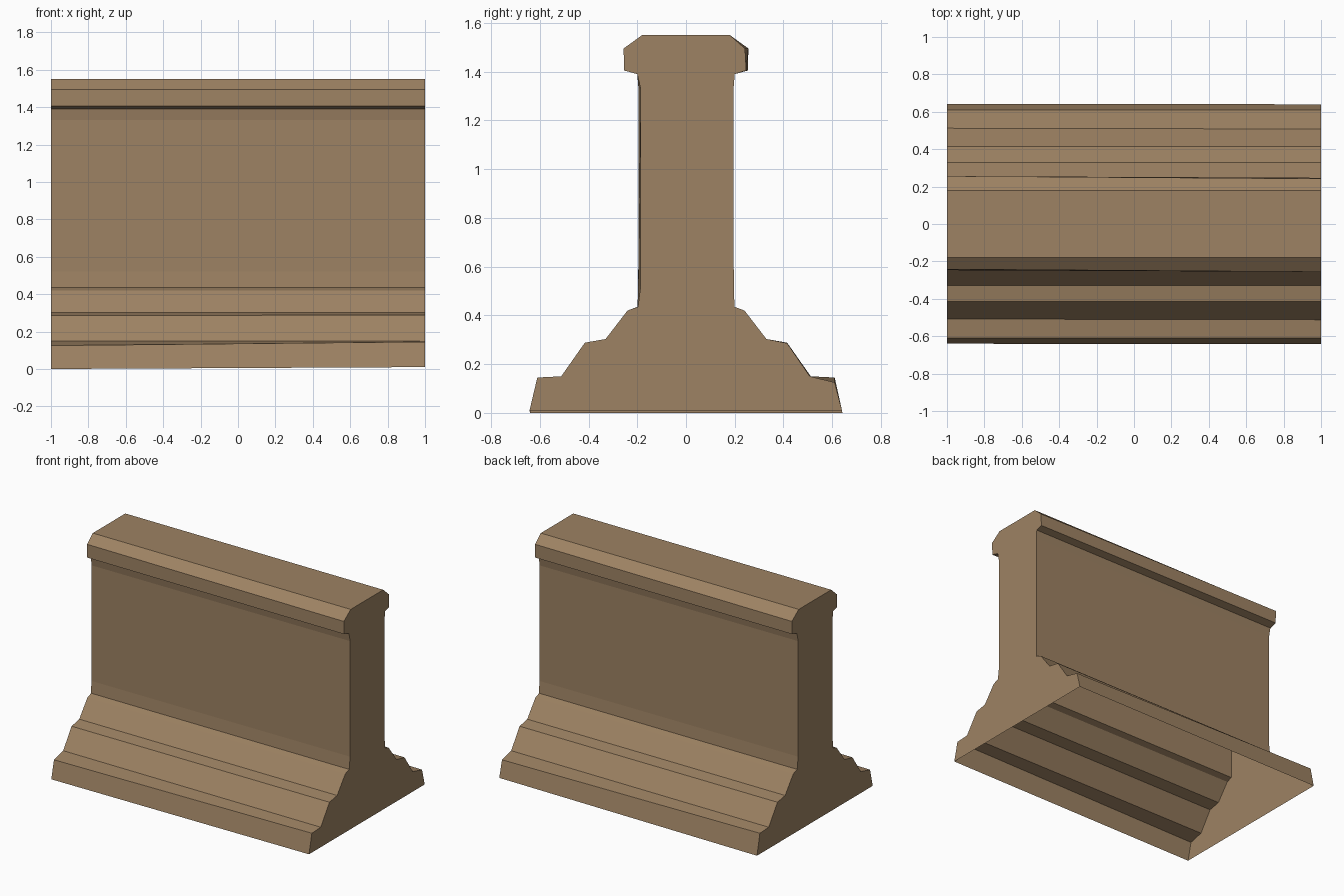
import bpy, bmesh

if "Cube" in bpy.data.objects:
    bpy.data.objects.remove(bpy.data.objects["Cube"])

# Stone-coloured material
stone = bpy.data.materials.new("tan_stone")
stone.diffuse_color = (0.34, 0.225, 0.125, 1.0)
stone.use_nodes = True
stone.node_tree.nodes["Principled BSDF"].inputs["Base Color"].default_value = stone.diffuse_color

# Cross-section (y, z) at the right end, from front foot over the cap to back foot
front_side = [(-0.642, 0.01), (-0.61, 0.145), (-0.512, 0.15), (-0.415, 0.288),
              (-0.33, 0.303), (-0.24, 0.42), (-0.197, 0.435), (-0.186, 0.52),
              (-0.186, 1.33), (-0.20, 1.39), (-0.254, 1.405), (-0.256, 1.495),
              (-0.18, 1.55)]
back_side = [(0.18, 1.55), (0.242, 1.495), (0.247, 1.405), (0.20, 1.39),
             (0.195, 1.33), (0.196, 0.52), (0.199, 0.435), (0.24, 0.42),
             (0.33, 0.303), (0.415, 0.286), (0.508, 0.15), (0.61, 0.125),
             (0.64, 0.01)]
right_profile = front_side + back_side
# The left end is the same worn section turned half round
left_profile = [(-y, max(0.0, z - 0.01) if z < 0.05 else z)
                for y, z in reversed(right_profile)]

# Wall segment: lofted between the two ends, closed at both ends, open underneath
bm = bmesh.new()
left = [bm.verts.new((-1, y, z)) for y, z in left_profile]
right = [bm.verts.new((1, y, z)) for y, z in right_profile]
for i in range(len(left) - 1):
    bm.faces.new((left[i], right[i], right[i + 1], left[i + 1]))
bm.faces.new(left)
bm.faces.new(list(reversed(right)))
bm.normal_update()
# Make sure the cap faces upward, so all faces point outward
top = max(bm.faces, key=lambda f: f.calc_center_median().z)
if top.normal.z < 0:
    bmesh.ops.reverse_faces(bm, faces=bm.faces[:])

mesh = bpy.data.meshes.new("wall_segment")
bm.to_mesh(mesh)
bm.free()
mesh.materials.append(stone)
wall = bpy.data.objects.new("wall_segment", mesh)
bpy.context.collection.objects.link(wall)
